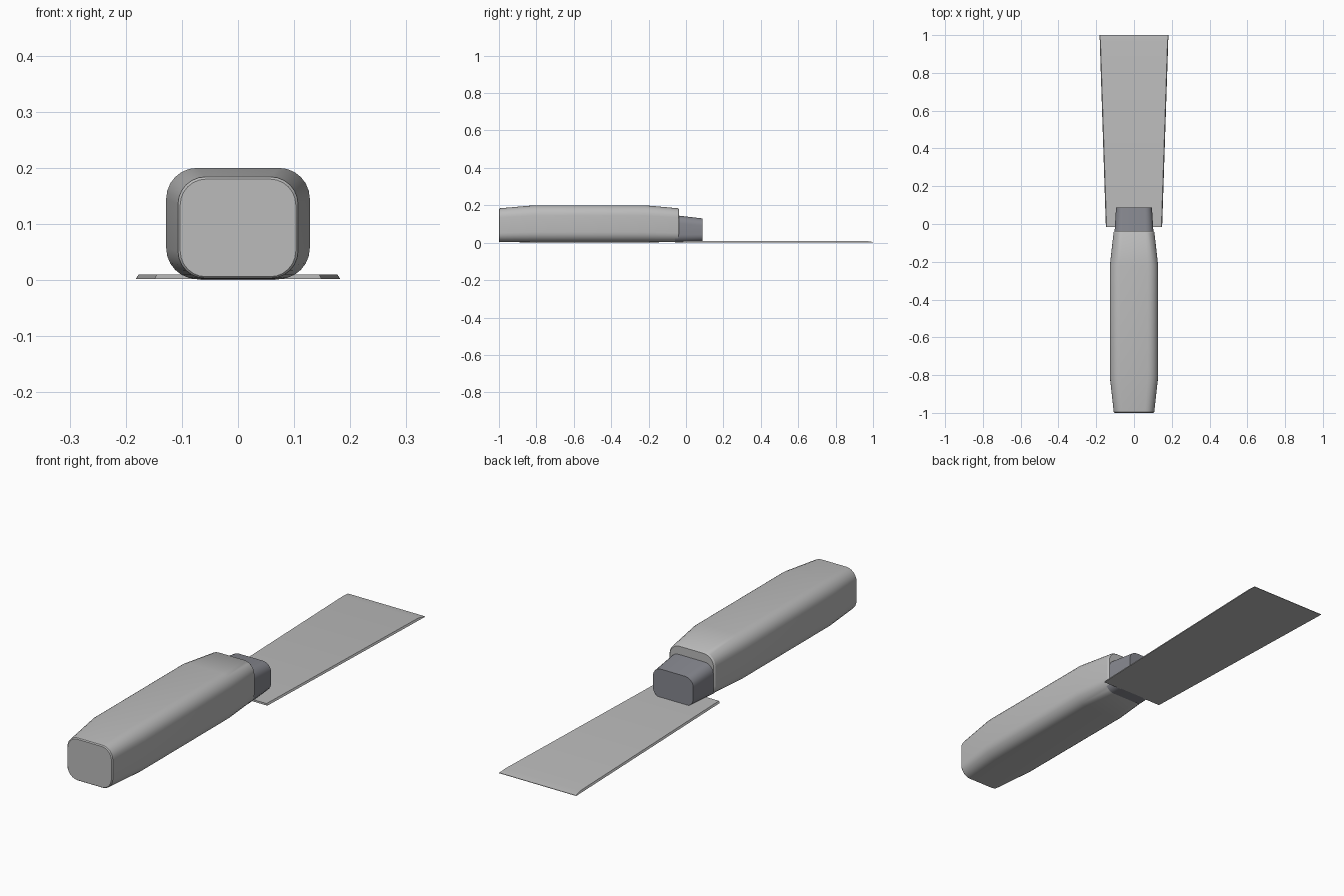
import bpy, bmesh, math

cube = bpy.data.objects.get("Cube")
if cube:
    bpy.data.objects.remove(cube, do_unlink=True)


def material(name, color):
    m = bpy.data.materials.new(name)
    m.use_nodes = True
    m.diffuse_color = (*color, 1)
    bsdf = next(n for n in m.node_tree.nodes if n.type == 'BSDF_PRINCIPLED')
    bsdf.inputs["Base Color"].default_value = (*color, 1)
    return m


def rounded_section(y, half_w, z0, z1, r, steps=6):
    """Rounded rectangle standing across the y axis."""
    pts = []
    for i, (sx, sz) in enumerate([(1, 1), (-1, 1), (-1, -1), (1, -1)]):
        cx = sx * (half_w - r)
        cz = z1 - r if sz > 0 else z0 + r
        for k in range(steps + 1):
            a = math.pi / 2 * (i + k / steps)
            pts.append((cx + r * math.cos(a), y, cz + r * math.sin(a)))
    return pts


def plate_section(y, half_w, z0, z1, slant):
    """Flat strip with slightly slanted side edges."""
    return [(half_w, y, z0), (half_w - slant, y, z1),
            (-half_w + slant, y, z1), (-half_w, y, z0)]


def loft(name, sections, mat):
    """Skin a row of matching sections and cap both ends."""
    bm = bmesh.new()
    rings = [[bm.verts.new(p) for p in s] for s in sections]
    n = len(rings[0])
    for a, b in zip(rings, rings[1:]):
        for i in range(n):
            j = (i + 1) % n
            bm.faces.new((a[i], a[j], b[j], b[i]))
    bm.faces.new(rings[0])
    bm.faces.new(rings[-1])
    bmesh.ops.recalc_face_normals(bm, faces=bm.faces)
    mesh = bpy.data.meshes.new(name)
    bm.to_mesh(mesh)
    bm.free()
    mesh.materials.append(mat)
    ob = bpy.data.objects.new(name, mesh)
    bpy.context.collection.objects.link(ob)
    bpy.ops.object.select_all(action='DESELECT')
    ob.select_set(True)
    bpy.context.view_layer.objects.active = ob
    bpy.ops.object.shade_smooth_by_angle(angle=math.radians(30))
    return ob


grey = material("light grey", (0.5, 0.5, 0.5))
steel = material("dark blue grey", (0.24, 0.245, 0.275))

# Handle: thick middle, tapered ends with a fine edge bevel
# (y, half width, bottom, top, corner radius)
handle = [(-1.0, 0.103, 0.006, 0.180, 0.046),
          (-0.996, 0.107, 0.003, 0.184, 0.049),
          (-0.81, 0.128, 0.002, 0.200, 0.055),
          (-0.22, 0.128, 0.002, 0.200, 0.055),
          (-0.044, 0.108, 0.003, 0.184, 0.049),
          (-0.038, 0.103, 0.006, 0.180, 0.046)]
loft("handle", [rounded_section(*s) for s in handle], grey)

# Ferrule joining the handle to the blade
ferrule = [(-0.06, 0.104, 0.000, 0.147, 0.042),
           (0.087, 0.095, 0.006, 0.130, 0.038)]
loft("ferrule", [rounded_section(*s) for s in ferrule], steel)

# Blade: widening flat plate, ground thin at the tip
blade = [(-0.015, 0.149, 0.002, 0.010, 0.004),
         (0.96, 0.181, 0.002, 0.010, 0.004),
         (1.0, 0.182, 0.002, 0.004, 0.001)]
loft("blade", [plate_section(*s) for s in blade], grey)
